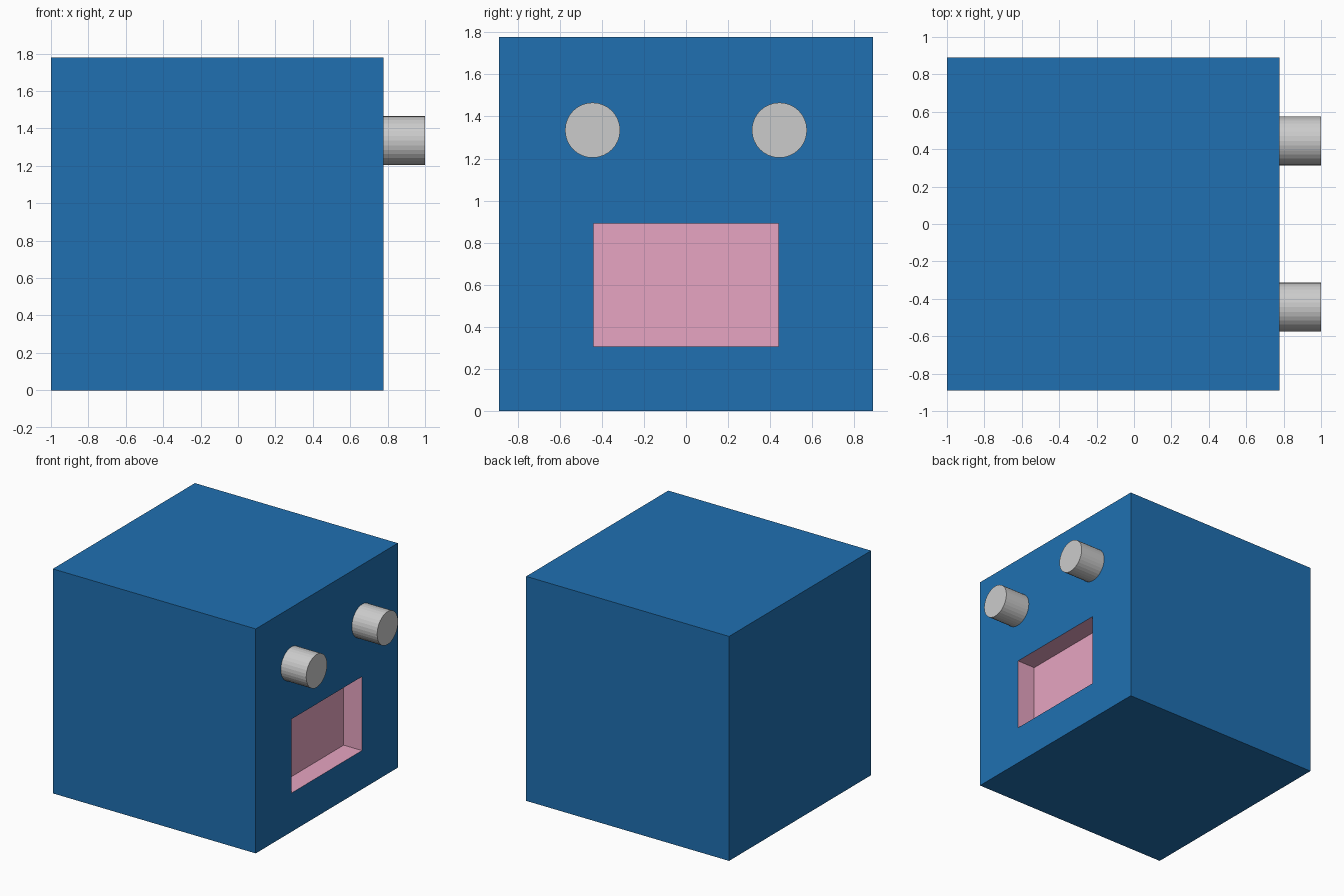
import bpy, bmesh
from math import radians
from mathutils import Vector

if "Cube" in bpy.data.objects:
    bpy.data.objects.remove(bpy.data.objects["Cube"])

SIZE = 1.778            # cube edge
FACE_X = -1 + SIZE      # plane of the face side
MOUTH_Y, MOUTH_LOW, MOUTH_HIGH, MOUTH_DEPTH = 0.44, 0.307, 0.892, 0.16


def material(name, rgb):
    mat = bpy.data.materials.new(name)
    mat.diffuse_color = (*rgb, 1)
    mat.use_nodes = True
    mat.node_tree.nodes["Principled BSDF"].inputs["Base Color"].default_value = mat.diffuse_color
    return mat


# Head: cube with a recessed rectangular mouth in its +x side
bm = bmesh.new()
bmesh.ops.create_cube(bm, size=SIZE)
bmesh.ops.translate(bm, verts=bm.verts, vec=(-1 + SIZE / 2, 0, SIZE / 2))
mouth = max(bm.faces, key=lambda f: f.calc_center_median().x)
bmesh.ops.inset_individual(bm, faces=[mouth], thickness=0.3)
for v in mouth.verts:
    v.co.y = MOUTH_Y if v.co.y > 0 else -MOUTH_Y
    v.co.z = MOUTH_HIGH if v.co.z > SIZE / 2 else MOUTH_LOW

# Push the mouth inward and colour its back and walls
back = bmesh.ops.extrude_discrete_faces(bm, faces=[mouth])["faces"][0]
bmesh.ops.translate(bm, verts=back.verts, vec=Vector((-MOUTH_DEPTH, 0, 0)))
back.material_index = 1
for edge in back.edges:
    for f in edge.link_faces:
        f.material_index = 1

mesh = bpy.data.meshes.new("head")
bm.to_mesh(mesh)
bm.free()
mesh.materials.append(material("blue", (0.014, 0.163, 0.443)))
mesh.materials.append(material("pink", (0.8, 0.376, 0.539)))
bpy.context.collection.objects.link(bpy.data.objects.new("head", mesh))

# Eyes: short flat-shaded cylinders pointing along +x
for name, side in (("left_eye", 1), ("right_eye", -1)):
    start = FACE_X - 0.02
    bpy.ops.mesh.primitive_cylinder_add(
        vertices=32, radius=0.131, depth=1 - start,
        location=((1 + start) / 2, side * 0.444, 1.335),
        rotation=(0, radians(90), 0))
    bpy.context.object.name = name
